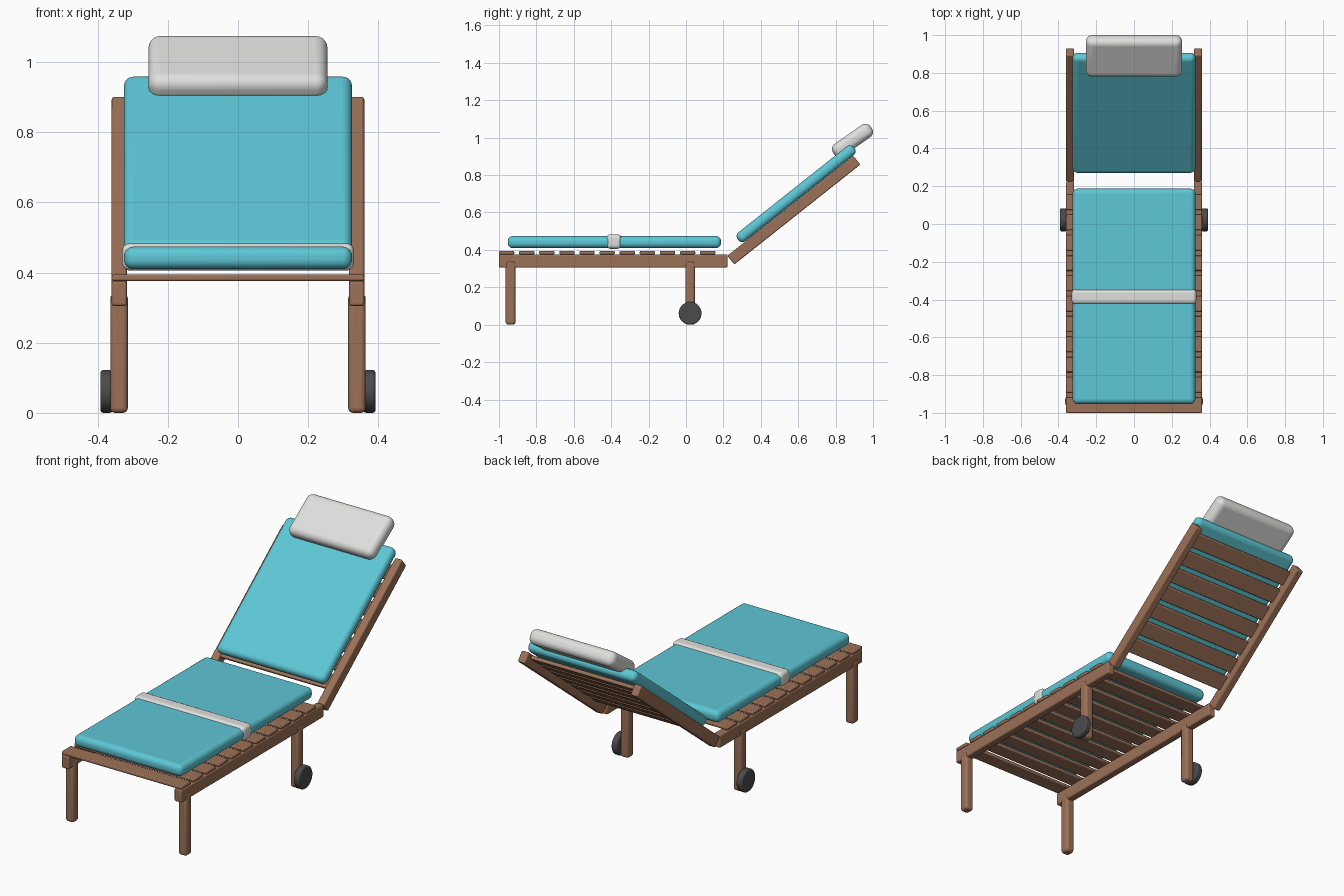
import bpy, math
from mathutils import Matrix, Vector

if "Cube" in bpy.data.objects:
    bpy.data.objects.remove(bpy.data.objects["Cube"])


def material(name, rgb):
    m = bpy.data.materials.new(name)
    m.diffuse_color = (*rgb, 1)
    m.use_nodes = True
    m.node_tree.nodes["Principled BSDF"].inputs["Base Color"].default_value = m.diffuse_color
    return m


WOOD = material("warm wood", (0.33, 0.165, 0.095))
TEAL = material("teal fabric", (0.11, 0.57, 0.67))
WHITE = material("off white fabric", (0.74, 0.74, 0.72))
RUBBER = material("dark rubber", (0.07, 0.07, 0.075))


def finish(ob, name, mat, bevel, segments):
    ob.name = name
    ob.data.materials.append(mat)
    mod = ob.modifiers.new("Rounding", 'BEVEL')
    mod.width, mod.segments = bevel, segments
    mod.limit_method = 'ANGLE'
    bpy.ops.object.shade_smooth_by_angle(angle=math.radians(35))
    return ob


def box(name, mat, x, y, z, bevel, segments=2, frame=Matrix()):
    """Rounded box given by (min, max) on each axis, placed in a frame."""
    bpy.ops.mesh.primitive_cube_add(size=1)
    ob = bpy.context.object
    size = [b - a for a, b in (x, y, z)]
    mid = Vector([(a + b) / 2 for a, b in (x, y, z)])
    ob.data.transform(Matrix.Diagonal((*size, 1)))
    ob.matrix_world = frame @ Matrix.Translation(mid)
    return finish(ob, name, mat, bevel, segments)


def tilted(y, z, degrees):
    return Matrix.Translation((0, y, z)) @ Matrix.Rotation(math.radians(degrees), 4, 'X')


BACK = tilted(0.258, 0.322, 38.4)      # local y runs up the backrest
PILLOW = tilted(0.89, 0.985, 35)
PITCH, SLAT = 0.1075, 0.082

# Rails, legs and wheels on both sides
for s, side in ((-1, "left"), (1, "right")):
    def span(a, b):
        return tuple(sorted((s * a, s * b)))
    box(side + "_seat_rail", WOOD, span(0.317, 0.36), (-1, 0.222), (0.305, 0.375), 0.007, 3)
    box(side + "_back_rail", WOOD, span(0.317, 0.36), (0, 0.86), (0, 0.06), 0.007, 3, BACK)
    for end, y in (("front", -0.938), ("rear", 0.022)):
        box(f"{side}_{end}_leg", WOOD, span(0.314, 0.364), (y - 0.026, y + 0.026),
            (0, 0.34), 0.014, 4)
    bpy.ops.mesh.primitive_cylinder_add(vertices=40, radius=0.061, depth=0.034)
    wheel = bpy.context.object
    wheel.matrix_world = (Matrix.Translation((s * 0.375, 0.022, 0.061))
                          @ Matrix.Rotation(math.pi / 2, 4, 'Y'))
    finish(wheel, side + "_wheel", RUBBER, 0.008, 3)

# Seat slats lie on the rails, back slats sit between them
for i in range(11):
    y = -1 + i * PITCH
    box(f"seat_slat_{i + 1}", WOOD, (-0.36, 0.36), (y, y + SLAT), (0.376, 0.394), 0.005)
for i in range(7):
    y = 0.095 + i * PITCH
    box(f"back_slat_{i + 1}", WOOD, (-0.32, 0.32), (y, y + SLAT), (0.036, 0.056), 0.005, 2, BACK)

# Cushions, strap and head pillow
box("seat_cushion", TEAL, (-0.325, 0.325), (-0.953, 0.187), (0.41, 0.474), 0.027, 6)
box("back_cushion", TEAL, (-0.325, 0.325), (0.098, 0.89), (0.061, 0.121), 0.027, 6, BACK)
box("cushion_strap", WHITE, (-0.33, 0.33), (-0.424, -0.346), (0.406, 0.483), 0.02, 5)
box("head_pillow", WHITE, (-0.255, 0.255), (-0.122, 0.122), (-0.04, 0.04), 0.034, 7, PILLOW)
